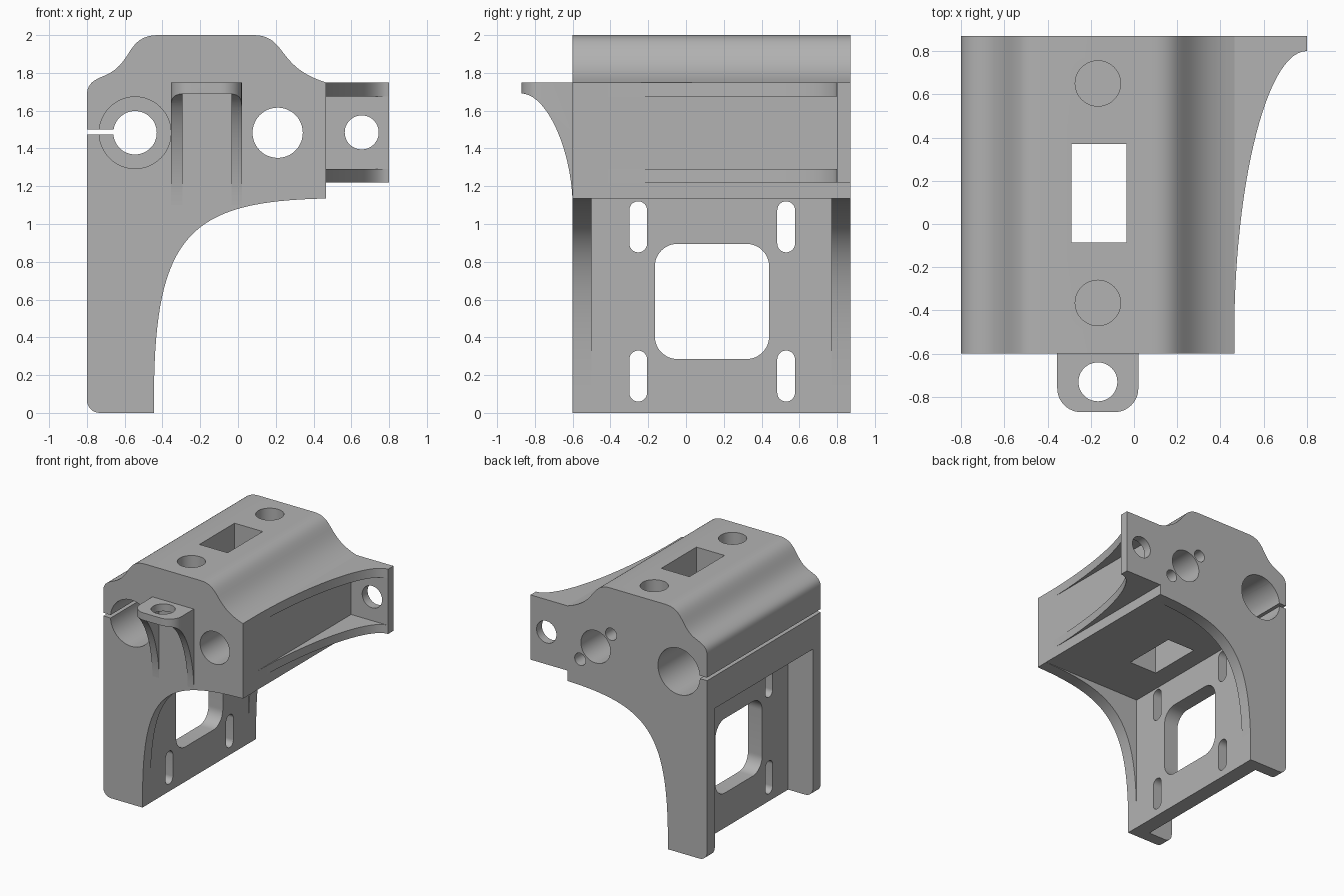
import bpy, bmesh, math
from mathutils import Vector

cube = bpy.data.objects.get("Cube")
if cube:
    bpy.data.objects.remove(cube, do_unlink=True)

grey = bpy.data.materials.new("matte grey")
grey.use_nodes = True
colour = (0.45, 0.45, 0.45, 1)
grey.diffuse_color = colour
grey.node_tree.nodes["Principled BSDF"].inputs["Base Color"].default_value = colour

PLACE = {"X": lambda a, b, t: (t, a, b),
         "Y": lambda a, b, t: (a, t, b),
         "Z": lambda a, b, t: (a, b, t)}


def prism(name, points, axis, lo, hi):
    """Extrude a closed outline along an axis."""
    bm = bmesh.new()
    ends = [[bm.verts.new(PLACE[axis](a, b, t)) for a, b in points] for t in (lo, hi)]
    bm.faces.new(ends[0])
    bm.faces.new(ends[1][::-1])
    n = len(points)
    for i in range(n):
        j = (i + 1) % n
        bm.faces.new((ends[0][j], ends[0][i], ends[1][i], ends[1][j]))
    bmesh.ops.recalc_face_normals(bm, faces=bm.faces)
    mesh = bpy.data.meshes.new(name)
    bm.to_mesh(mesh)
    bm.free()
    mesh.materials.append(grey)
    obj = bpy.data.objects.new(name, mesh)
    bpy.context.scene.collection.objects.link(obj)
    return obj


def rounded(a0, a1, b0, b1, r=0.0, steps=12):
    """Rectangle outline with rounded corners."""
    if r == 0:
        return [(a0, b0), (a1, b0), (a1, b1), (a0, b1)]
    pts = []
    corners = [(a1 - r, b1 - r), (a0 + r, b1 - r), (a0 + r, b0 + r), (a1 - r, b0 + r)]
    for k, (a, b) in enumerate(corners):
        for s in range(steps + 1):
            ang = math.pi / 2 * (k + s / steps)
            p = (a + r * math.cos(ang), b + r * math.sin(ang))
            if not pts or (Vector(p) - Vector(pts[-1])).length > 1e-5:
                pts.append(p)
    if (Vector(pts[0]) - Vector(pts[-1])).length < 1e-5:
        pts.pop()
    return pts


def circle(a, b, r, n=48):
    return [(a + r * math.cos(math.tau * i / n), b + r * math.sin(math.tau * i / n))
            for i in range(n)]


def bezier(p0, p1, p2, p3, steps=20):
    pts = []
    for i in range(steps + 1):
        t = i / steps
        u = 1 - t
        pts.append(tuple(u**3 * a + 3 * u * u * t * b + 3 * u * t * t * c + t**3 * d
                         for a, b, c, d in zip(p0, p1, p2, p3)))
    return pts


def carve(obj, points, axis, lo, hi, operation="DIFFERENCE"):
    """Apply a boolean with a temporary prism."""
    cutter = prism("cutter", points, axis, lo, hi)
    cutter.hide_render = True
    mod = obj.modifiers.new("carve", "BOOLEAN")
    mod.operation = operation
    mod.solver = "EXACT"
    mod.object = cutter
    bpy.context.view_layer.update()
    graph = bpy.context.evaluated_depsgraph_get()
    mesh = bpy.data.meshes.new_from_object(obj.evaluated_get(graph))
    obj.modifiers.clear()
    obj.data = mesh
    bpy.data.objects.remove(cutter, do_unlink=True)


FRONT, BACK, SIDE = -0.6, 0.87, 0.465
INNER_FRONT, INNER_BACK = -0.5, 0.77

# Main body: humped block with a hanging leg and curved end gussets
outline = [(-0.445, 0)]
outline += bezier((-0.445, 0.1), (-0.44, 0.95), (-0.25, 1.12), (SIDE, 1.135), 32)
outline += bezier((SIDE, 1.75), (0.2, 1.83), (0.26, 2), (0.08, 2))
outline += bezier((-0.42, 2), (-0.6, 2), (-0.55, 1.84), (-0.72, 1.78))
outline += bezier((-0.72, 1.78), (-0.78, 1.755), (-0.8, 1.73), (-0.8, 1.68), 8)[1:]
outline += bezier((-0.8, 0.07), (-0.8, 0.03), (-0.77, 0), (-0.73, 0), 8)
body = prism("main_body", outline, "Y", FRONT, BACK)

# Hollows between the end walls, on both faces of the leg
carve(body, rounded(-0.446, 1, -1, 1.136), "Y", INNER_FRONT, INNER_BACK)
carve(body, rounded(-1, -0.575, -1, 1.21), "Y", INNER_FRONT, INNER_BACK)

# Window and four slots in the leg plate
carve(body, rounded(-0.165, 0.44, 0.285, 0.895, 0.12), "X", -0.7, -0.3)
for y in (-0.253, 0.53):
    for z in (0.06, 0.85):
        carve(body, rounded(y - 0.047, y + 0.047, z, z + 0.27, 0.047), "X", -0.7, -0.3)

# Clamp bore with an inner lip, and its slit
carve(body, circle(-0.545, 1.483, 0.115), "Y", -1, 1)
carve(body, circle(-0.545, 1.483, 0.19), "Y", -1, 0.08)
carve(body, circle(-0.545, 1.483, 0.19), "Y", 0.19, 1)
carve(body, rounded(-1, -0.6, 1.475, 1.5), "Y", -1, 1)

# Screw bore with two small blind holes at the back
carve(body, circle(0.21, 1.483, 0.133), "Y", -1, 1)
for s in (-1, 1):
    carve(body, circle(0.21 + s * 0.14, 1.483 - s * 0.14, 0.05, 24), "Y", 0.62, 1)

# Square shaft and blind holes in the top
carve(body, rounded(-0.29, -0.035, -0.085, 0.37), "Z", 1, 2.2)
for y in (-0.365, 0.65):
    carve(body, circle(-0.167, y, 0.105), "Z", 1.6, 2.2)

# Side flange with curved upper and lower ribs
plan = [(0.455, FRONT), (0.455, BACK), (0.8, BACK)]
plan += bezier((0.8, 0.8), (0.6, 0.8), (0.45, 0.1), (SIDE, FRONT), 28)
flange = prism("side_flange", plan, "Z", 1.22, 1.75)
carve(flange, rounded(0.4, 1, -1, 0.8), "Z", 1.29, 1.675)
carve(flange, circle(0.655, 1.485, 0.09), "Y", 0.5, 1)

# Front tab: rounded plan, curved side ribs, open channel and hole
side = [(-0.59, 1.1), (-0.59, 1.75), (-0.87, 1.75)]
side += bezier((-0.87, 1.69), (-0.74, 1.69), (-0.605, 1.4), (FRONT, 1.1))
tab = prism("front_tab", side, "X", -0.355, 0.02)
carve(tab, rounded(-0.355, 0.02, -0.87, -0.3, 0.11), "Z", 1, 1.9, "INTERSECT")
carve(tab, rounded(-0.295, -0.035, 1, 1.69), "Y", -1, -0.5)
carve(tab, circle(-0.167, -0.73, 0.09), "Z", 1.5, 1.9)

# Smooth curved walls while keeping edges crisp
for obj in (body, flange, tab):
    bpy.ops.object.select_all(action="DESELECT")
    obj.select_set(True)
    bpy.context.view_layer.objects.active = obj
    bpy.ops.object.shade_smooth_by_angle(angle=math.radians(30))
